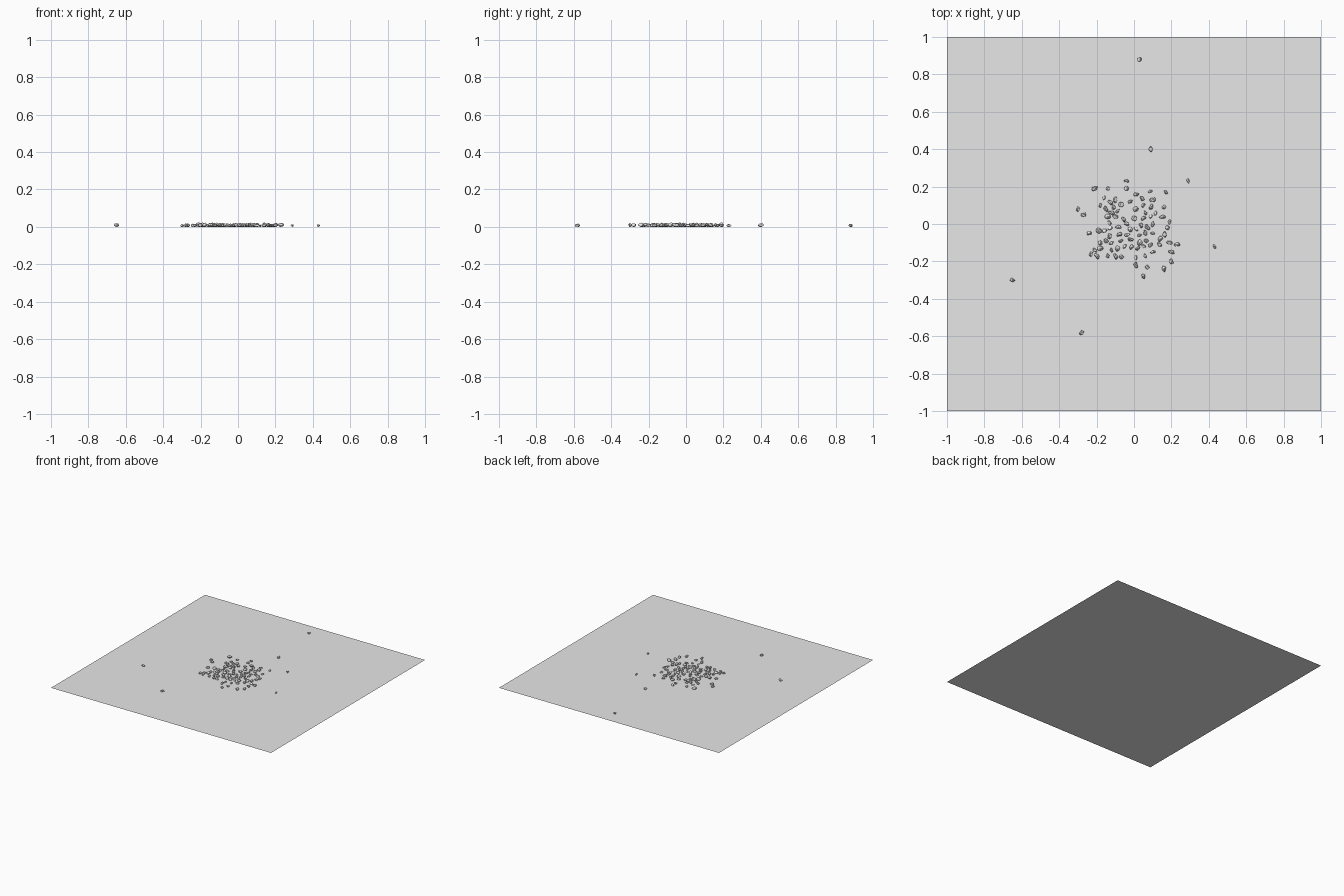
import bpy
import bmesh
import math
import random
from mathutils import Vector

random.seed(4)

default_cube = bpy.data.objects.get("Cube")
if default_cube:
    bpy.data.objects.remove(default_cube, do_unlink=True)


def make_material(name, value):
    material = bpy.data.materials.new(name)
    material.use_nodes = True
    colour = (value, value, value, 1)
    material.diffuse_color = colour
    material.node_tree.nodes["Principled BSDF"].inputs["Base Color"].default_value = colour
    return material


def add_object(name, mesh):
    obj = bpy.data.objects.new(name, mesh)
    bpy.context.scene.collection.objects.link(obj)
    return obj


def mesh_from(bm, name, material):
    mesh = bpy.data.meshes.new(name)
    bm.to_mesh(mesh)
    bm.free()
    mesh.materials.append(material)
    return mesh


def random_direction():
    return Vector([random.gauss(0, 1) for axis in "xyz"]).normalized()


def make_stone_mesh(name, material):
    """Angular chipped stone: hull of random points on an ellipsoid, base at zero."""
    bm = bmesh.new()
    width = random.uniform(0.6, 0.85)
    height = random.uniform(0.55, 0.75)
    for corner in range(26):
        p = random_direction() * random.uniform(0.9, 1.1)
        bm.verts.new((p.x, p.y * width, p.z * height))
    hull = bmesh.ops.convex_hull(bm, input=bm.verts[:])
    loose = {e for e in hull["geom_interior"] + hull["geom_unused"]
             if isinstance(e, bmesh.types.BMVert)}
    bmesh.ops.delete(bm, geom=list(loose), context="VERTS")
    bmesh.ops.recalc_face_normals(bm, faces=bm.faces[:])
    lowest = min(v.co.z for v in bm.verts)
    bmesh.ops.translate(bm, verts=bm.verts[:], vec=(0, 0, -lowest))
    return mesh_from(bm, name, material)


ground_grey = make_material("ground grey", 0.8)
stone_grey = make_material("stone grey", 0.8)

# Square ground sheet
bm = bmesh.new()
bmesh.ops.create_grid(bm, x_segments=1, y_segments=1, size=1)
add_object("ground", mesh_from(bm, "ground", ground_grey))

# A few stone shapes shared by all pebbles
shapes = [make_stone_mesh(f"stone_shape_{i}", stone_grey) for i in range(8)]

# Main pebble places, in hundredths: strays first, then the central scatter
places = [
    (3, 88), (9, 40), (29, 23), (-65, -30), (43, -12), (-28, -58),
    (-21, 19), (-14, 19), (-4, 23), (17, 17), (-30, 8), (-27, 5),
    (-16, 14), (-10, 13), (-2, 12), (10, 13), (5, 10), (16, 9),
    (-10, 4), (-14, 4), (-24, -5), (19, 1), (18, -2), (10, 0),
    (6, 6), (0, 3), (-4, 0), (-7, -9), (-5, -12), (3, -6),
    (3, -10), (10, -5), (14, -8), (19, -10), (23, -11), (20, -15),
    (20, -20), (16, -24), (7, -23), (5, -28), (1, -22), (1, -18),
    (-14, -17), (-12, -14), (-18, -13), (-21, -14), (-20, -17),
    (-23, -16), (-15, -9), (-18, -10), (6, -17), (10, -15),
    (2, -13), (-2, -3), (-11, 9), (-15, 8), (-18, 10), (1, 8),
    (5, 3), (9, 4),
]
spots = [Vector(p) / 100 for p in places]

# Fill the middle of the scatter with more pebbles, kept apart from each other
for attempt in range(2000):
    if len(spots) >= 95:
        break
    spot = Vector((random.gauss(0, 0.11), random.gauss(-0.02, 0.1)))
    if spot.length < 0.2 and all((spot - s).length > 0.028 for s in spots):
        spots.append(spot)

# Pebbles
for number, spot in enumerate(spots, start=1):
    pebble = add_object(f"pebble_{number:02d}", random.choice(shapes))
    pebble.location = (spot.x, spot.y, 0)
    pebble.rotation_euler.z = random.uniform(0, math.tau)
    pebble.scale = [random.uniform(0.012, 0.018)] * 3
